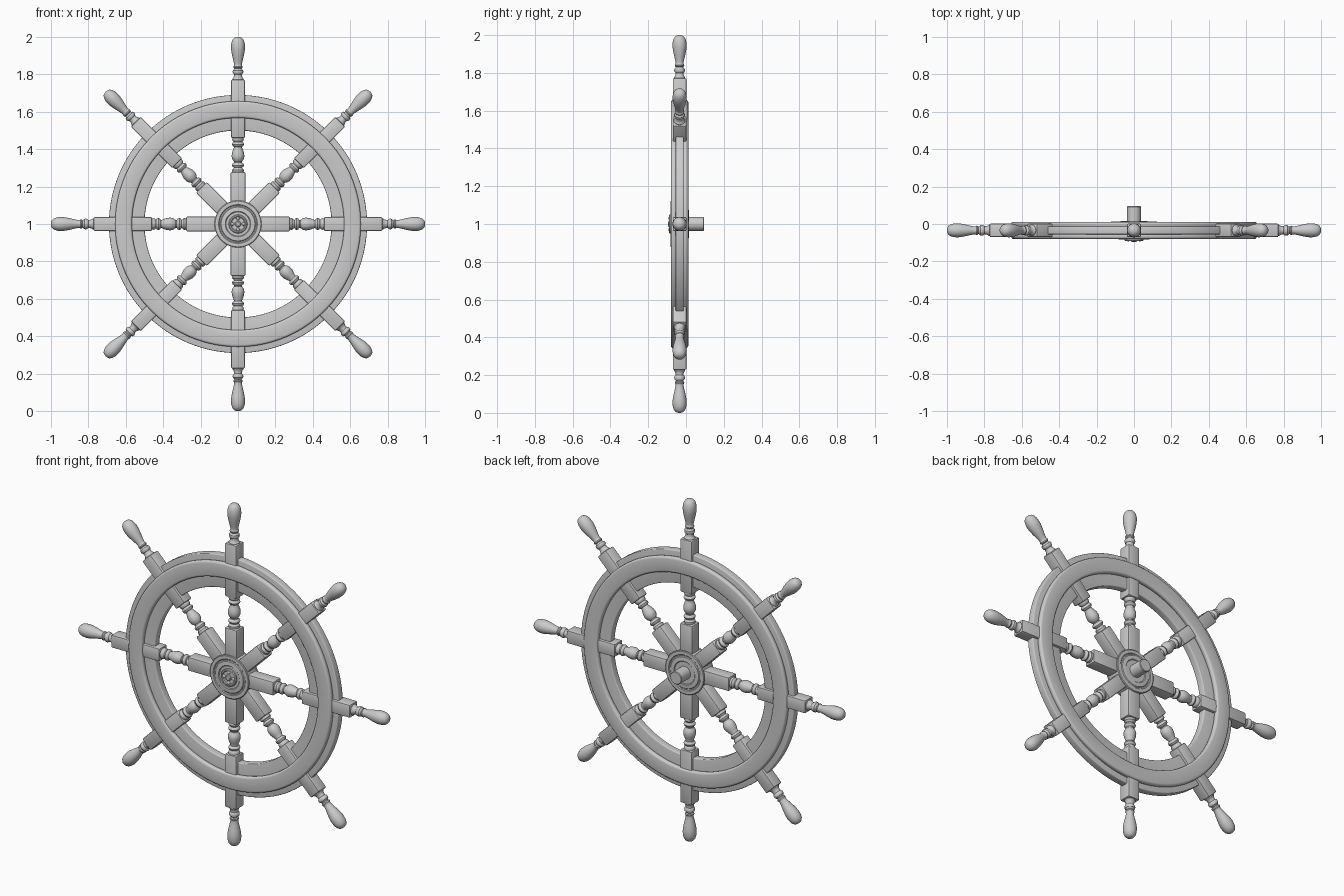
import bpy, bmesh, math
from mathutils import Matrix, Vector

if "Cube" in bpy.data.objects:
    bpy.data.objects.remove(bpy.data.objects["Cube"])

YC, ZC = -0.034, 1.0          # wheel centre plane and axle height
CENTRE = Matrix.Translation((0, YC, ZC))
FACE_Y = Matrix.Rotation(math.pi / 2, 4, 'X')   # local +z becomes -y (front)


def finish(name, bm, matrix, angle=35):
    bmesh.ops.recalc_face_normals(bm, faces=bm.faces)
    me = bpy.data.meshes.new(name)
    bm.to_mesh(me)
    bm.free()
    me.shade_smooth()
    me.set_sharp_from_angle(angle=math.radians(angle))
    ob = bpy.data.objects.new(name, me)
    ob.matrix_world = matrix
    bpy.context.collection.objects.link(ob)
    return ob


def lathe(bm, profile, steps, closed=False):
    """Revolve (radius, height) points around local z."""
    rings = []
    for r, h in profile:
        if r < 1e-5:
            rings.append([bm.verts.new((0, 0, h))] * steps)
        else:
            rings.append([bm.verts.new((r * math.cos(2 * math.pi * i / steps),
                                        r * math.sin(2 * math.pi * i / steps), h))
                          for i in range(steps)])
    pairs = list(zip(rings, rings[1:]))
    if closed:
        pairs.append((rings[-1], rings[0]))
    for a, b in pairs:
        for i in range(steps):
            j = (i + 1) % steps
            quad = list(dict.fromkeys((a[i], a[j], b[j], b[i])))
            if len(quad) > 2:
                bm.faces.new(quad)


def block(bm, z0, z1, width, depth, bevel=0.007):
    m = Matrix.Translation((0, 0, (z0 + z1) / 2)) @ Matrix.Diagonal((width, depth, z1 - z0, 1))
    verts = bmesh.ops.create_cube(bm, size=1, matrix=m)['verts']
    edges = list({e for v in verts for e in v.link_edges})
    bmesh.ops.bevel(bm, geom=edges, offset=bevel, segments=2, profile=0.5, affect='EDGES')


def ring_profile(r0, r1, h0, h1, b):
    """Rectangle section with rounded corners."""
    pts = []
    for cx, cy, start in ((r1 - b, h1 - b, 0), (r0 + b, h1 - b, 90),
                          (r0 + b, h0 + b, 180), (r1 - b, h0 + b, 270)):
        for k in range(4):
            a = math.radians(start + 30 * k)
            pts.append((cx + b * math.cos(a), cy + b * math.sin(a)))
    return pts


def wheel_ring(name, r0, r1, h0, h1, b):
    bm = bmesh.new()
    lathe(bm, ring_profile(r0, r1, h0, h1, b), 128, closed=True)
    return finish(name, bm, CENTRE @ FACE_Y)


# Rim: wide middle ring with a raised plate on each face
wheel_ring("rim_core", 0.50, 0.69, -0.021, 0.021, 0.005)
wheel_ring("rim_front_plate", 0.567, 0.657, 0.015, 0.046, 0.012)
wheel_ring("rim_back_plate", 0.567, 0.657, -0.046, -0.015, 0.012)

# Spoke: square blocks joined by turned sections, ending in a handle
bm = bmesh.new()
block(bm, 0.06, 0.277, 0.08, 0.072)
block(bm, 0.46, 0.772, 0.075, 0.072)
lathe(bm, [(0, .265), (.029, .272), (.031, .283), (.031, .29), (.024, .296), (.022, .301),
           (.029, .306), (.032, .314), (.029, .322), (.021, .328), (.021, .333),
           (.028, .342), (.033, .354), (.034, .365), (.032, .38), (.027, .395),
           (.022, .408), (.022, .413), (.029, .418), (.032, .426), (.029, .434),
           (.023, .439), (.028, .444), (.031, .452), (.03, .465), (0, .47)], 24)
lathe(bm, [(0, .765), (.03, .768), (.03, .775), (.025, .782), (.022, .79), (.022, .80),
           (.026, .804), (.029, .813), (.027, .822), (.021, .827), (.019, .831),
           (.024, .836), (.025, .842), (.021, .848), (.021, .855), (.025, .875),
           (.031, .90), (.036, .926), (.0375, .945), (.036, .965), (.031, .982),
           (.022, .994), (.011, .999), (0, 1.0)], 24)
spoke = finish("spoke_1", bm, CENTRE)
for i in range(1, 8):
    ob = bpy.data.objects.new(f"spoke_{i + 1}", spoke.data)
    ob.matrix_world = CENTRE @ Matrix.Rotation(i * math.pi / 4, 4, 'Y')
    bpy.context.collection.objects.link(ob)

# Hub: stepped disc on both faces
half = [(.122, .038), (.126, .041), (.126, .044), (.122, .047), (.104, .047),
        (.100, .043), (.094, .043), (.090, .047), (.068, .049), (.064, .045), (0, .045)]
bm = bmesh.new()
lathe(bm, [(r, -h) for r, h in reversed(half)] + half, 64)
finish("hub", bm, CENTRE @ FACE_Y)

# Front boss with a bolt and four-lobed ornament
bm = bmesh.new()
lathe(bm, [(.05, .04), (.05, .053), (.046, .057), (.040, .057), (.036, .052), (0, .052)], 48)
lathe(bm, [(.017, .05), (.017, .057), (.012, .061), (0, .061)], 24)
for k in range(4):
    a = k * math.pi / 2
    m = Matrix.Translation((.03 * math.cos(a), .03 * math.sin(a), .052)) @ Matrix.Diagonal((1, 1, .7, 1))
    bmesh.ops.create_uvsphere(bm, u_segments=12, v_segments=8, radius=.010, matrix=m)
finish("hub_boss", bm, CENTRE @ FACE_Y)

# Axle out of the back
bm = bmesh.new()
lathe(bm, [(0, -.129), (.034, -.129), (.037, -.126), (.037, -.04), (0, -.04)], 40)
finish("axle", bm, CENTRE @ FACE_Y)
